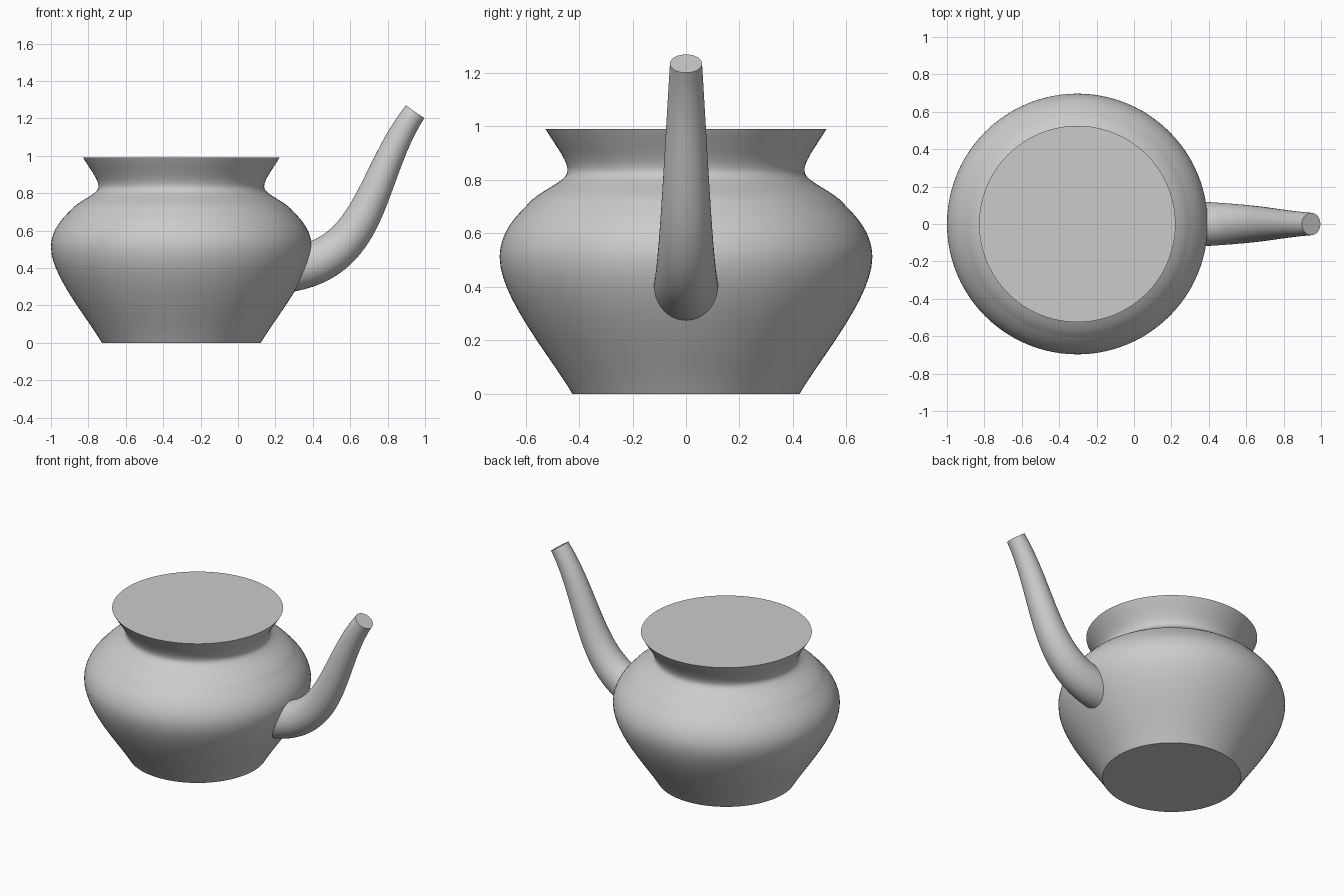
import bpy
import bmesh
from math import cos, sin, tau, radians
from mathutils import Vector
from mathutils.geometry import interpolate_bezier

if "Cube" in bpy.data.objects:
    bpy.data.objects.remove(bpy.data.objects["Cube"], do_unlink=True)

# Single plain grey for the whole pot
grey = bpy.data.materials.new("plain_grey")
grey.use_nodes = True
colour = (0.6, 0.6, 0.6, 1)
grey.diffuse_color = colour
grey.node_tree.nodes["Principled BSDF"].inputs["Base Color"].default_value = colour


def bezier(points, steps):
    """Sample one cubic segment given its four (x, z) control points."""
    return interpolate_bezier(*[Vector((x, 0, z)) for x, z in points], steps)


def skin_rings(name, rings):
    """Join rings of points into a capped, smooth tube."""
    bm = bmesh.new()
    loops = [[bm.verts.new(p) for p in ring] for ring in rings]
    for low, high in zip(loops, loops[1:]):
        for i in range(len(low)):
            j = (i + 1) % len(low)
            bm.faces.new((low[i], low[j], high[j], high[i]))
    bm.faces.new(loops[0])
    bm.faces.new(loops[-1])
    bmesh.ops.recalc_face_normals(bm, faces=bm.faces)
    mesh = bpy.data.meshes.new(name)
    bm.to_mesh(mesh)
    bm.free()
    mesh.materials.append(grey)
    obj = bpy.data.objects.new(name, mesh)
    bpy.context.collection.objects.link(obj)
    bpy.ops.object.select_all(action='DESELECT')
    obj.select_set(True)
    bpy.context.view_layer.objects.active = obj
    bpy.ops.object.shade_smooth_by_angle(angle=radians(35))
    return obj


def ring(centre, side, across, radius, count):
    angles = [tau * i / count for i in range(count)]
    return [centre + radius * (cos(a) * side + sin(a) * across) for a in angles]


X, Y = Vector((1, 0, 0)), Vector((0, 1, 0))

# Pot body: turned profile from foot through belly and neck to flared rim
segments = [
    [(0.425, 0), (0.50, 0.13), (0.697, 0.36), (0.697, 0.51)],
    [(0.697, 0.51), (0.697, 0.60), (0.64, 0.66), (0.60, 0.70)],
    [(0.60, 0.70), (0.55, 0.765), (0.443, 0.79), (0.443, 0.835)],
    [(0.443, 0.835), (0.443, 0.875), (0.49, 0.93), (0.525, 0.99)],
]
profile = []
for segment in segments:
    profile += bezier(segment, 14)[1 if profile else 0:]
skin_rings("pot_body", [ring(Vector((-0.303, 0, p.z)), X, Y, p.x, 96) for p in profile])

# Spout: tapered tube swept along a curve that starts inside the belly
path = bezier([(0.2, 0.39), (0.72, 0.40), (0.69, 0.88), (0.947, 1.235)], 33)
rings = []
for i, point in enumerate(path):
    ahead, behind = path[min(i + 1, len(path) - 1)], path[max(i - 1, 0)]
    side = Y.cross((ahead - behind).normalized())
    radius = 0.127 + (0.06 - 0.127) * i / (len(path) - 1)
    rings.append(ring(point, side, Y, radius, 48))
skin_rings("spout", rings)
